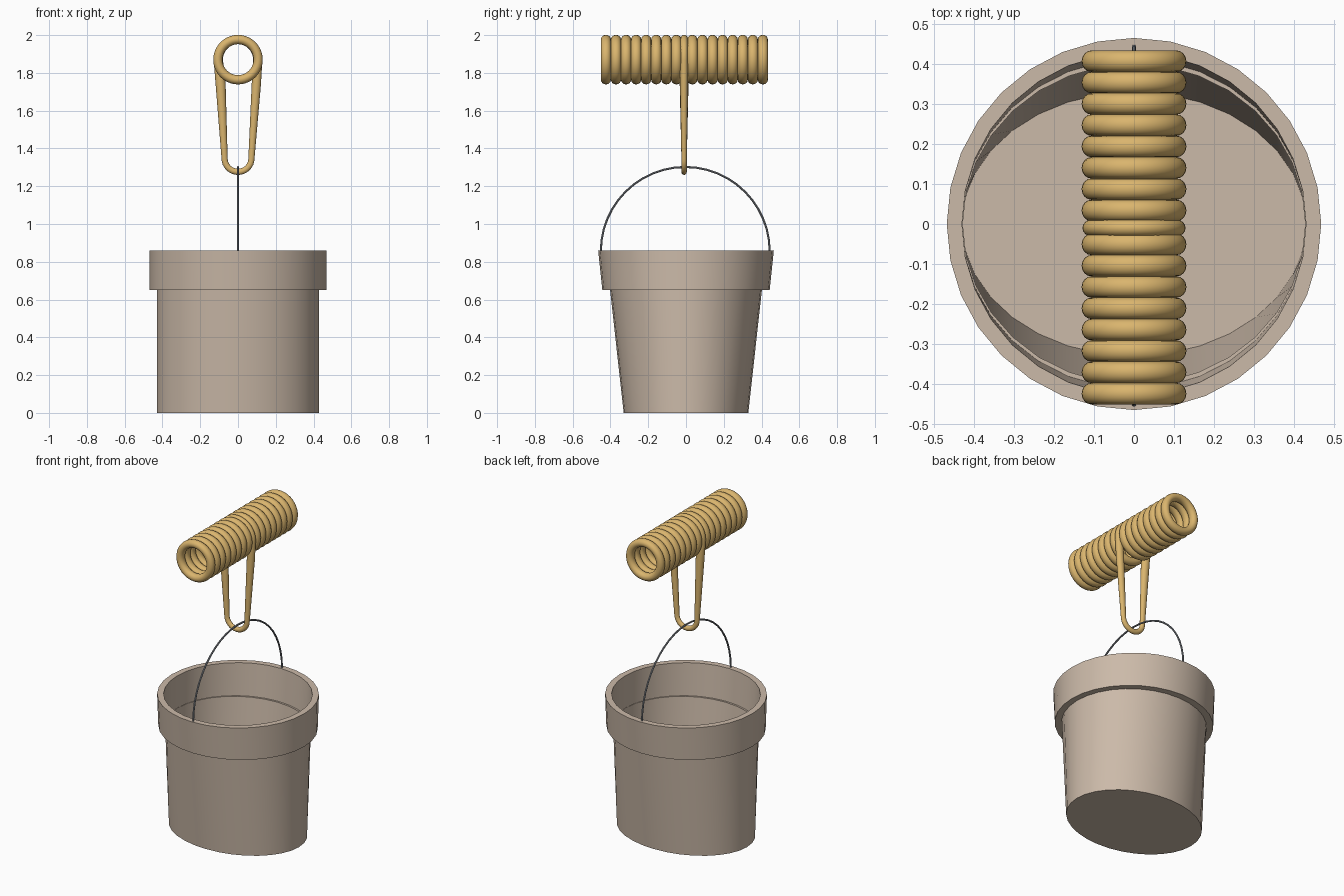
import bpy, bmesh, math
from mathutils import Vector

if "Cube" in bpy.data.objects:
    bpy.data.objects.remove(bpy.data.objects["Cube"])


def material(name, rgb):
    m = bpy.data.materials.new(name)
    m.diffuse_color = (*rgb, 1)
    m.use_nodes = True
    m.node_tree.nodes["Principled BSDF"].inputs["Base Color"].default_value = m.diffuse_color
    return m


CLAY = material("beige clay", (0.60, 0.49, 0.395))
BRASS = material("brass gold", (0.70, 0.46, 0.155))
STEEL = material("grey steel", (0.25, 0.27, 0.30))


def finish(bm, name, mat, angle=35):
    bmesh.ops.recalc_face_normals(bm, faces=bm.faces)
    me = bpy.data.meshes.new(name)
    bm.to_mesh(me)
    bm.free()
    me.materials.append(mat)
    ob = bpy.data.objects.new(name, me)
    bpy.context.collection.objects.link(ob)
    bpy.ops.object.select_all(action='DESELECT')
    ob.select_set(True)
    bpy.context.view_layer.objects.active = ob
    bpy.ops.object.shade_smooth_by_angle(angle=math.radians(angle))
    return ob


def bridge(bm, rings, closed):
    n = len(rings[0])
    for i in range(len(rings) if closed else len(rings) - 1):
        a, b = rings[i], rings[(i + 1) % len(rings)]
        for j in range(n):
            k = (j + 1) % n
            bm.faces.new((a[j], a[k], b[k], b[j]))


def sweep(name, pts, radii, axis, mat, depth, closed=False, sides=16):
    """Round tube along a flat path; axis is the path plane's normal, depth the tube's stretch along it."""
    bm = bmesh.new()
    rings, n = [], len(pts)
    for i, p in enumerate(pts):
        if closed:
            t = pts[(i + 1) % n] - pts[i - 1]
        else:
            t = pts[min(i + 1, n - 1)] - pts[max(i - 1, 0)]
        side = t.normalized().cross(axis)
        rings.append([bm.verts.new(p + side * radii[i] * math.cos(a) + axis * radii[i] * depth * math.sin(a))
                      for a in (math.tau * j / sides for j in range(sides))])
    bridge(bm, rings, closed)
    if not closed:
        bm.faces.new(rings[0])
        bm.faces.new(rings[-1])
    return finish(bm, name, mat)


def oval(name, profile, mat, closed):
    """Oval lathe from (x radius, y radius, z) rows."""
    bm = bmesh.new()
    rings = [[bm.verts.new((rx * math.cos(math.tau * j / 32), ry * math.sin(math.tau * j / 32), z))
              for j in range(32)] for rx, ry, z in profile]
    bridge(bm, rings, closed)
    if not closed:
        bm.faces.new(rings[0])
    return finish(bm, name, mat)


# Bucket: thin oval body with a floor, and a thicker rim band
oval("bucket_body", [(0.43, 0.33, 0), (0.43, 0.402, 0.652)], CLAY, False)
oval("bucket_rim", [(0.428, 0.40, 0.65), (0.468, 0.443, 0.65),
                    (0.468, 0.465, 0.86), (0.43, 0.428, 0.86),
                    (0.43, 0.412, 0.655), (0.428, 0.40, 0.655)], CLAY, True)

# Wire bail
X, Y = Vector((1, 0, 0)), Vector((0, 1, 0))
arc = [math.pi * i / 24 for i in range(25)]
sweep("bail_wire", [Vector((0, -0.004 + 0.447 * math.cos(a), 0.855 + 0.447 * math.sin(a))) for a in arc],
      [0.0055] * 25, X, STEEL, 1, sides=8)

# Spring: eight closed coils either side of the centre strand
for i in range(8):
    for sign, end in ((1, 0.407), (-1, -0.424)):
        y = end - sign * i * 0.0533
        pts = [Vector((0.1065 * math.cos(math.tau * k / 40), y, 1.87 + 0.1065 * math.sin(math.tau * k / 40)))
               for k in range(40)]
        sweep("spring_coil", pts, [0.0245] * 40, Y, BRASS, 1.09, True)

# Hanging loop: over the spring, down two tapering legs, round a small hook
pts, radii = [], []
for i in range(25):
    a = math.pi * i / 24
    pts.append(Vector((0.1045 * math.cos(a), -0.01, 1.87 + 0.1065 * math.sin(a))))
    radii.append(0.0245)
pts.append(Vector((-0.092, -0.01, 1.74)))
radii.append(0.0265)
for i in range(17):
    a = math.pi + math.pi * i / 16
    pts.append(Vector((0.071 * math.cos(a), -0.01, 1.346 + 0.07 * math.sin(a))))
    radii.append(0.0162)
pts.append(Vector((0.097, -0.01, 1.74)))
radii.append(0.0245)
sweep("hanging_loop", pts, radii, Y, BRASS, 0.88, True)
